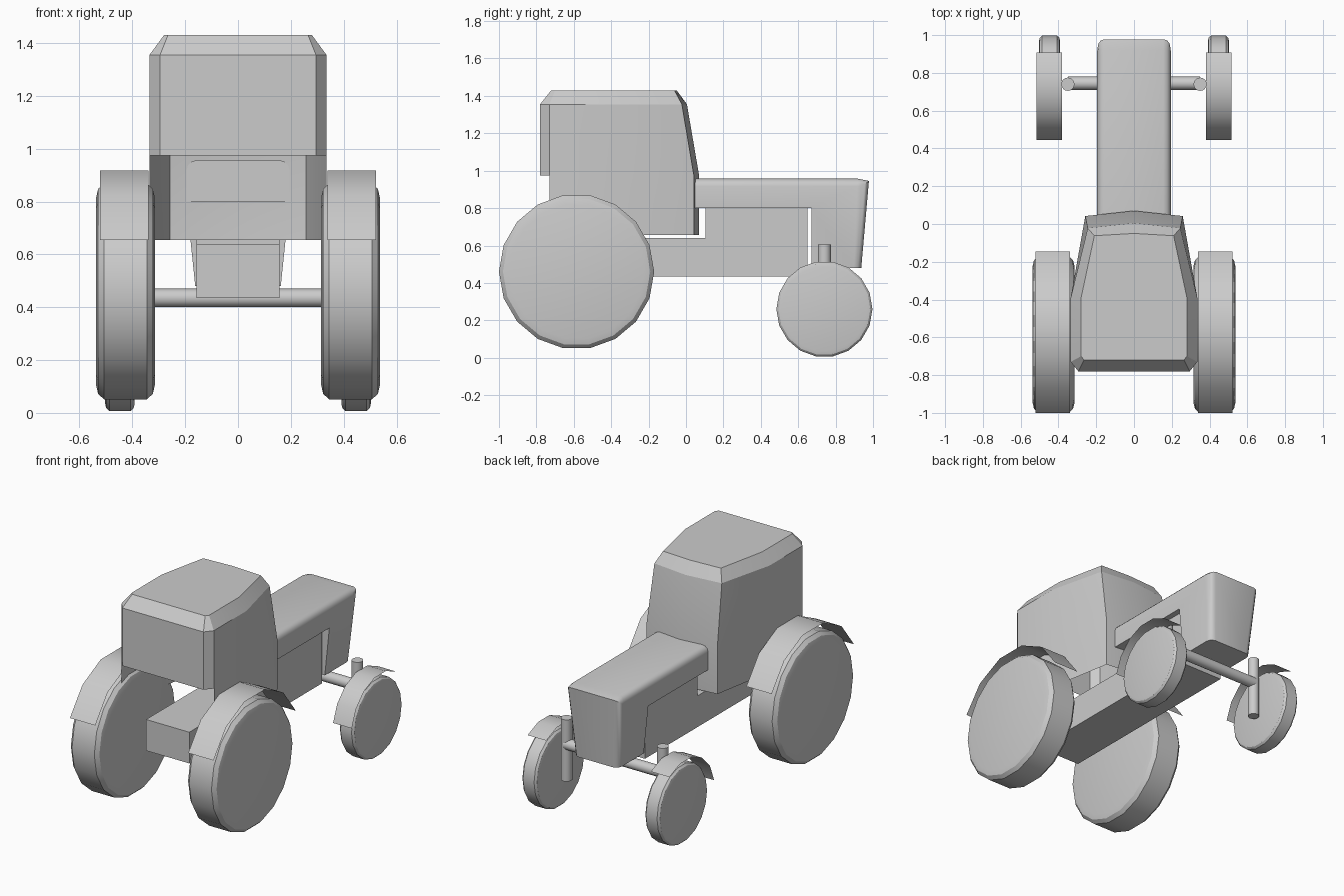
import bpy, bmesh
from math import sin, cos, pi, radians

cube = bpy.data.objects.get("Cube")
if cube:
    bpy.data.objects.remove(cube, do_unlink=True)

grey = bpy.data.materials.new("light grey")
grey.use_nodes = True
GREY = (0.6, 0.6, 0.6, 1)
grey.diffuse_color = GREY
grey.node_tree.nodes["Principled BSDF"].inputs["Base Color"].default_value = GREY


def finish(name, bm, angle=30):
    """Turn a bmesh into a shaded, coloured object."""
    bmesh.ops.recalc_face_normals(bm, faces=bm.faces[:])
    mesh = bpy.data.meshes.new(name)
    bm.to_mesh(mesh)
    bm.free()
    mesh.materials.append(grey)
    ob = bpy.data.objects.new(name, mesh)
    bpy.context.collection.objects.link(ob)
    bpy.ops.object.select_all(action='DESELECT')
    ob.select_set(True)
    bpy.context.view_layer.objects.active = ob
    bpy.ops.object.shade_smooth_by_angle(angle=radians(angle))
    return ob


def extrude_profile(points, half_width):
    """Extrude a side profile of (y, z) points across x."""
    bm = bmesh.new()
    face = bm.faces.new([bm.verts.new((-half_width, y, z)) for y, z in points])
    new = bmesh.ops.extrude_face_region(bm, geom=[face])["geom"]
    verts = [g for g in new if isinstance(g, bmesh.types.BMVert)]
    bmesh.ops.translate(bm, verts=verts, vec=(2 * half_width, 0, 0))
    return bm


def lathe(name, profile, centre, axis, sides):
    """Capped solid of (offset, radius) rings around the x or z axis."""
    bm = bmesh.new()
    cx, cy, cz = centre
    rings = []
    for off, r in profile:
        ring = []
        for i in range(sides):
            a, b = r * cos(2 * pi * i / sides), r * sin(2 * pi * i / sides)
            co = (cx + off, cy + a, cz + b) if axis == "x" else (cx + a, cy + b, cz + off)
            ring.append(bm.verts.new(co))
        rings.append(ring)
    for lo, hi in zip(rings, rings[1:]):
        for i in range(sides):
            j = (i + 1) % sides
            bm.faces.new((lo[i], lo[j], hi[j], hi[i]))
    bm.faces.new(rings[0])
    bm.faces.new(rings[-1])
    return finish(name, bm)


def wheel(name, centre, radius, half_width, shoulder):
    """Wheel with rounded shoulders."""
    s = shoulder
    half = [(half_width, radius - 1.8 * s), (half_width - 0.25 * s, radius - 0.7 * s),
            (half_width - s, radius)]
    profile = half + [(-x, r) for x, r in reversed(half)]
    lathe(name, profile, centre, "x", 18)


def fender(name, centre, radius, half_width, start, end, steps=5):
    """Thin curved sheet over a wheel."""
    bm = bmesh.new()
    cx, cy, cz = centre
    rows = []
    for i in range(steps + 1):
        a = radians(start + (end - start) * i / steps)
        rows.append([bm.verts.new((cx + s * half_width, cy + radius * cos(a),
                                   cz + radius * sin(a))) for s in (-1, 1)])
    for p, q in zip(rows, rows[1:]):
        bm.faces.new((p[0], p[1], q[1], q[0]))
    finish(name, bm)


# Wheels, fenders and steering posts on both sides
for side, s in (("left", 1), ("right", -1)):
    wheel(side + "_rear_wheel", (s * 0.426, -0.585, 0.46), 0.415, 0.111, 0.03)
    wheel(side + "_front_wheel", (s * 0.447, 0.74, 0.26), 0.257, 0.056, 0.016)
    fender(side + "_rear_fender", (s * 0.43, -0.572, 0.46), 0.47, 0.092, 24.5, 155.5)
    fender(side + "_front_fender", (s * 0.448, 0.74, 0.26), 0.3, 0.068, 56, 170)
    lathe(side + "_steering_post", [(0, 0.035), (0.405, 0.035)],
          (s * 0.35, 0.74, 0.2), "z", 16)

# Front axle
lathe("front_axle", [(-0.35, 0.035), (0.35, 0.035)], (0, 0.745, 0.435), "x", 16)

# Chassis beam with raised engine block
finish("chassis", extrude_profile(
    [(-0.73, 0.435), (0.65, 0.435), (0.65, 0.81), (0.105, 0.81),
     (0.105, 0.64), (-0.73, 0.64)], 0.157))

# Hood with a drop nose that narrows downwards
bm = extrude_profile(
    [(0.045, 0.8), (0.67, 0.8), (0.67, 0.48), (0.937, 0.48),
     (0.978, 0.945), (0.92, 0.957), (0.045, 0.957)], 0.195)
for v in bm.verts:
    if v.co.z < 0.6:
        v.co.x *= 0.83
bm.normal_update()
top, front = [], []
for e in bm.edges:
    a, b = (v.co for v in e.verts)
    if abs(a.x - b.x) < 0.1:
        if min(a.z, b.z) > 0.9:
            top.append(e)
        elif min(a.y, b.y) > 0.9:
            front.append(e)
bmesh.ops.bevel(bm, geom=top + front, offset=0.04, segments=3, profile=0.5,
                affect='EDGES', clamp_overlap=True)
finish("hood", bm, 40)

# Cab shell: half outlines from front centre round to the rear corner
lower = [(0, 0.07), (0.258, 0.042), (0.335, -0.39), (0.335, -0.73), (0.295, -0.78)]
eaves = [(0, 0.005), (0.245, -0.022), (0.335, -0.39), (0.335, -0.73), (0.295, -0.78)]
roof = [(0, -0.05), (0.21, -0.062), (0.28, -0.39), (0.28, -0.7), (0.265, -0.72)]
bm = bmesh.new()
levels = []
for half, z in ((lower, 0.655), (lower, 0.975), (eaves, 1.355), (roof, 1.43)):
    outline = [(-x, y) for x, y in reversed(half[1:])] + half
    levels.append([bm.verts.new((x, y, z)) for x, y in outline])
count = len(levels[0])
for n, (lo, hi) in enumerate(zip(levels, levels[1:])):
    # The lowest band is open at the rear
    for i in (range(1, count - 2) if n == 0 else range(count)):
        j = (i + 1) % count
        bm.faces.new((lo[i], lo[j], hi[j], hi[i]))
bm.faces.new(levels[-1])
loose = [v for v in bm.verts if not v.link_faces]
bmesh.ops.delete(bm, geom=loose, context='VERTS')
finish("cab", bm, 20)
